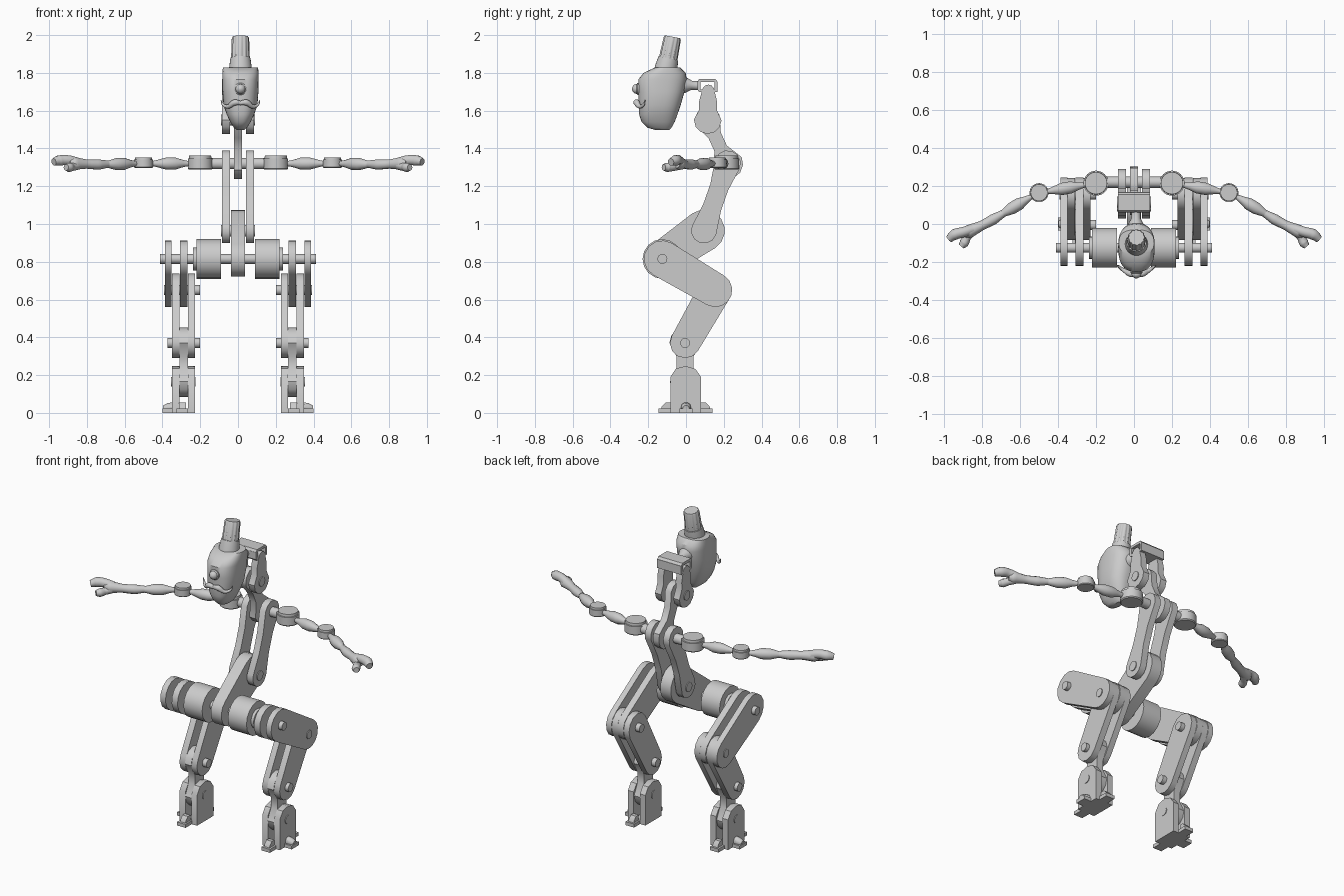
import bpy, bmesh, math
from mathutils import Vector

cube = bpy.data.objects.get("Cube")
if cube:
    bpy.data.objects.remove(cube)

grey = bpy.data.materials.new("light_grey")
grey.use_nodes = True
grey.diffuse_color = (0.6, 0.6, 0.6, 1)
grey.node_tree.nodes["Principled BSDF"].inputs["Base Color"].default_value = (0.6, 0.6, 0.6, 1)


def finish(name, bm, smooth=True):
    bmesh.ops.recalc_face_normals(bm, faces=bm.faces)
    mesh = bpy.data.meshes.new(name)
    bm.to_mesh(mesh)
    bm.free()
    mesh.materials.append(grey)
    ob = bpy.data.objects.new(name, mesh)
    bpy.context.collection.objects.link(ob)
    if smooth:
        bpy.ops.object.select_all(action="DESELECT")
        ob.select_set(True)
        bpy.context.view_layer.objects.active = ob
        bpy.ops.object.shade_smooth_by_angle(angle=math.radians(35))
    return ob


def loft(name, rings):
    """Skin a list of closed point rings and cap the ends."""
    bm = bmesh.new()
    rows = [[bm.verts.new(p) for p in ring] for ring in rings]
    n = len(rows[0])
    for lo, hi in zip(rows, rows[1:]):
        for i in range(n):
            j = (i + 1) % n
            bm.faces.new((lo[i], lo[j], hi[j], hi[i]))
    bm.faces.new(rows[0])
    bm.faces.new(rows[-1])
    return finish(name, bm)


def plate(name, profile, x0, x1):
    """Side profile of (y, z) points extruded across x."""
    return loft(name, [[(x, y, z) for y, z in profile] for x in (x0, x1)])


def link(name, a, b, ra, rb, x0, x1, waist=None, n=8):
    """Bar between two joints with rounded ends and an optional narrow waist."""
    ang = math.atan2(b[1] - a[1], b[0] - a[0])
    pts = []
    for c, r, start in ((a, ra, ang + math.pi / 2), (b, rb, ang - math.pi / 2)):
        for i in range(n + 1):
            t = start + math.pi * i / n
            pts.append((c[0] + r * math.cos(t), c[1] + r * math.sin(t)))
        if waist:
            side = -1 if c is a else 1
            for f in ((0.35, 0.65) if c is a else (0.65, 0.35)):
                pts.append((a[0] + (b[0] - a[0]) * f - side * waist * math.sin(ang),
                            a[1] + (b[1] - a[1]) * f + side * waist * math.cos(ang)))
    return plate(name, pts, x0, x1)


def lathe(name, a, b, profile, n=24, flute=0):
    """Turned part along a-b; profile holds (fraction, radius)."""
    a, b = Vector(a), Vector(b)
    rot = (b - a).to_track_quat("Z", "Y")
    rings = []
    for t, r in profile:
        ring = []
        for i in range(n):
            k = r * (1 - flute * (i // 2 % 2))
            ang = 2 * math.pi * i / n
            ring.append(a.lerp(b, t) + rot @ Vector((k * math.cos(ang), k * math.sin(ang), 0)))
        rings.append(ring)
    return loft(name, rings)


def pin(name, y, z, x0, x1, r=0.026):
    return lathe(name, (x0, y, z), (x1, y, z), [(0, r), (1, r)], 16)


def tube(name, pts):
    """Smooth tapered tube through (x, y, z, radius) points."""
    cu = bpy.data.curves.new(name, "CURVE")
    cu.dimensions = "3D"
    cu.bevel_depth, cu.bevel_resolution, cu.use_fill_caps = 1, 3, True
    cu.resolution_u = 6
    sp = cu.splines.new("BEZIER")
    sp.bezier_points.add(len(pts) - 1)
    for bp, p in zip(sp.bezier_points, pts):
        bp.co, bp.radius = p[:3], p[3]
        bp.handle_left_type = bp.handle_right_type = "AUTO"
    ob = bpy.data.objects.new(name, cu)
    bpy.context.collection.objects.link(ob)
    bpy.ops.object.select_all(action="DESELECT")
    ob.select_set(True)
    bpy.context.view_layer.objects.active = ob
    bpy.ops.object.convert(target="MESH")
    ob = bpy.context.object
    ob.data.materials.clear()
    ob.data.materials.append(grey)
    bpy.ops.object.shade_smooth_by_angle(angle=math.radians(40))


# Joint positions in the (y, z) plane
ankle, heel, knee, hip = (-0.005, 0.165), (-0.005, 0.37), (0.155, 0.65), (-0.125, 0.815)
waist, chest, neck = (0.095, 0.965), (0.22, 1.32), (0.115, 1.55)

spindle = [(0, .013), (.1, .015), (.22, .021), (.38, .032), (.6, .032), (.78, .022), (.9, .015), (1, .014)]
foot_side = [(-.083, 0), (.08, 0), (.08, .19), (.05, .232), (0, .248), (-.053, .235), (-.083, .19)]

for s, side in ((1, "left"), (-1, "right")):
    # Foot: two cheek plates on a cross-shaped base with stubby toes
    for part, x0, x1 in (("inner", .228, .266), ("outer", .31, .35)):
        plate(f"{side}_{part}_foot_plate", foot_side, s * x0, s * x1)
        link(f"{side}_{part}_shin_plate", heel, knee, .08, .088, s * x0, s * x1, n=6)
    plate(f"{side}_foot_bar", [(-.145, 0), (.14, 0), (.14, .022), (-.145, .022)], s * .265, s * .325)
    plate(f"{side}_foot_outrigger", [(-.035, 0), (.035, 0), (.035, .022), (-.035, .022)], s * .24, s * .4)
    for toe, y, d in (("front", -.083, -1), ("back", .08, 1)):
        plate(f"{side}_{toe}_toe", [(y, .01), (y + d * .05, .01), (y + d * .045, .035),
                                    (y + d * .025, .055), (y, .055)], s * .275, s * .312)
    lathe(f"{side}_outer_toe", (s * .345, 0, .03), (s * .395, 0, .022), [(0, .027), (.5, .027), (1, .018)], 10)

    # Leg links
    link(f"{side}_ankle_link", ankle, heel, .08, .083, s * .266, s * .31, .045, n=6)
    for part, x0, x1 in (("inner", .267, .308), ("outer", .351, .387)):
        link(f"{side}_{part}_thigh_plate", hip, knee, .098, .09, s * x0, s * x1, n=7)
    pin(f"{side}_ankle_pin", *ankle, s * .224, s * .354)
    pin(f"{side}_heel_pin", *heel, s * .2, s * .372)
    pin(f"{side}_knee_pin", *knee, s * .2, s * .392)

    # Hip drum
    pin(f"{side}_hip_drum", *hip, s * .09, s * .22, .105)
    pin(f"{side}_hip_collar", *hip, s * .2, s * .238, .06)

    # Torso and neck plates
    link(f"{side}_torso_plate", waist, chest, .068, .07, s * .043, s * .085, .05, n=6)
    link(f"{side}_neck_plate", neck, (.118, 1.705), .073, .033, s * .043, s * .085, .047, n=6)

    # Arm: shoulder disc, upper arm, elbow disc, forearm
    for part, x, y, r, h in (("shoulder", .2, .215, .066, .037), ("elbow", .5, .165, .05, .028)):
        z = 1.325
        lathe(f"{side}_{part}_disc", (s * x, y, z - h), (s * x, y, z + h),
              [(0, r * .92), (.08, r), (.78, r), (.79, r * .9), (1, r * .88)], 32)
    lathe(f"{side}_upper_arm", (s * .25, .207, 1.32), (s * .465, .17, 1.32), spindle, 16)
    lathe(f"{side}_forearm", (s * .53, .15, 1.32), (s * .72, .037, 1.315), spindle, 16)

    # Hand: wrist and palm, with two open digits
    tube(f"{side}_palm", [(s * .69, .055, 1.317, .02), (s * .74, .025, 1.315, .028),
                          (s * .8, -.007, 1.317, .025), (s * .87, -.04, 1.32, .035), (s * .895, -.052, 1.32, .024)])
    tube(f"{side}_long_finger", [(s * .85, -.028, 1.325, .027), (s * .9, -.043, 1.338, .027),
                                 (s * .945, -.056, 1.336, .029), (s * .975, -.08, 1.328, .02)])
    tube(f"{side}_thumb", [(s * .85, -.035, 1.312, .025), (s * .88, -.07, 1.302, .022),
                           (s * .895, -.1, 1.3, .025), (s * .91, -.118, 1.3, .017)])

# Central joints
pin("hip_axle", *hip, -.412, .412)
link("pelvis_link", hip, waist, .095, .11, -.037, .037, n=8)
pin("waist_pin", *waist, -.09, .09, .03)
pin("shoulder_axle", *chest, -.15, .15, .03)
link("neck_link", chest, neck, .082, .068, -.021, .021, .036, n=6)
pin("neck_pin", *neck, -.09, .09, .029)

# Open strap on top of the neck, built as four bars
for name, prof in (
        ("strap_top", [(.06, 1.752), (.07, 1.768), (.155, 1.768), (.168, 1.752)]),
        ("strap_back", [(.152, 1.7), (.168, 1.7), (.168, 1.754), (.152, 1.754)]),
        ("strap_front", [(.06, 1.712), (.078, 1.712), (.078, 1.754), (.06, 1.754)]),
        ("strap_base", [(.068, 1.7), (.168, 1.7), (.168, 1.713), (.06, 1.713)])):
    plate(name, prof, -.084, .084)
lathe("head_rod", (.01, -.04, 1.738), (.01, .068, 1.732), [(0, .05), (.35, .042), (.65, .024), (1, .024)], 16)

# Head: rounded sections narrowing to the chin
cx = .013
sections = [(1.497, .018, -.16, -.09), (1.51, .035, -.205, -.077), (1.54, .054, -.235, -.06),
            (1.58, .073, -.248, -.045), (1.63, .09, -.25, -.028), (1.7, .095, -.252, -.008),
            (1.765, .096, -.252, .004), (1.8, .096, -.225, -.002), (1.828, .093, -.165, -.03)]
rings = []
for z, w, y0, y1 in sections:
    ring = []
    for i in range(40):
        t = 2 * math.pi * i / 40
        c, sn = math.cos(t), math.sin(t)
        ring.append((cx + w * math.copysign(abs(c) ** .8, c),
                     (y0 + y1) / 2 + (y1 - y0) / 2 * math.copysign(abs(sn) ** .8, sn), z))
    rings.append(ring)
loft("head", rings)

# Single round eye in a ring
lathe("eye_socket", (cx, -.235, 1.715), (cx, -.262, 1.715), [(0, .032), (.8, .032), (1, .026)])
lathe("eye", (cx, -.25, 1.715), (cx, -.287, 1.715),
      [(0, .022), (.3, .026), (.6, .024), (.85, .015), (1, .004)])

# Moustache with upturned tips
for s, side in ((1, "left"), (-1, "right")):
    tube(f"{side}_moustache", [(cx, -.262, 1.64, .012), (cx + s * .03, -.262, 1.643, .017),
                               (cx + s * .065, -.245, 1.622, .011), (cx + s * .092, -.225, 1.632, .007),
                               (cx + s * .103, -.217, 1.655, .002)])

# Tilted hat: collar and ribbed crown
lathe("hat_collar", (cx, -.11, 1.805), (cx, -.093, 1.878), [(0, .06), (.3, .06), (1, .053)])
lathe("hat_crown", (cx, -.096, 1.865), (cx, -.071, 1.991), [(0, .05), (.93, .046), (1, .042)], 48, .07)
